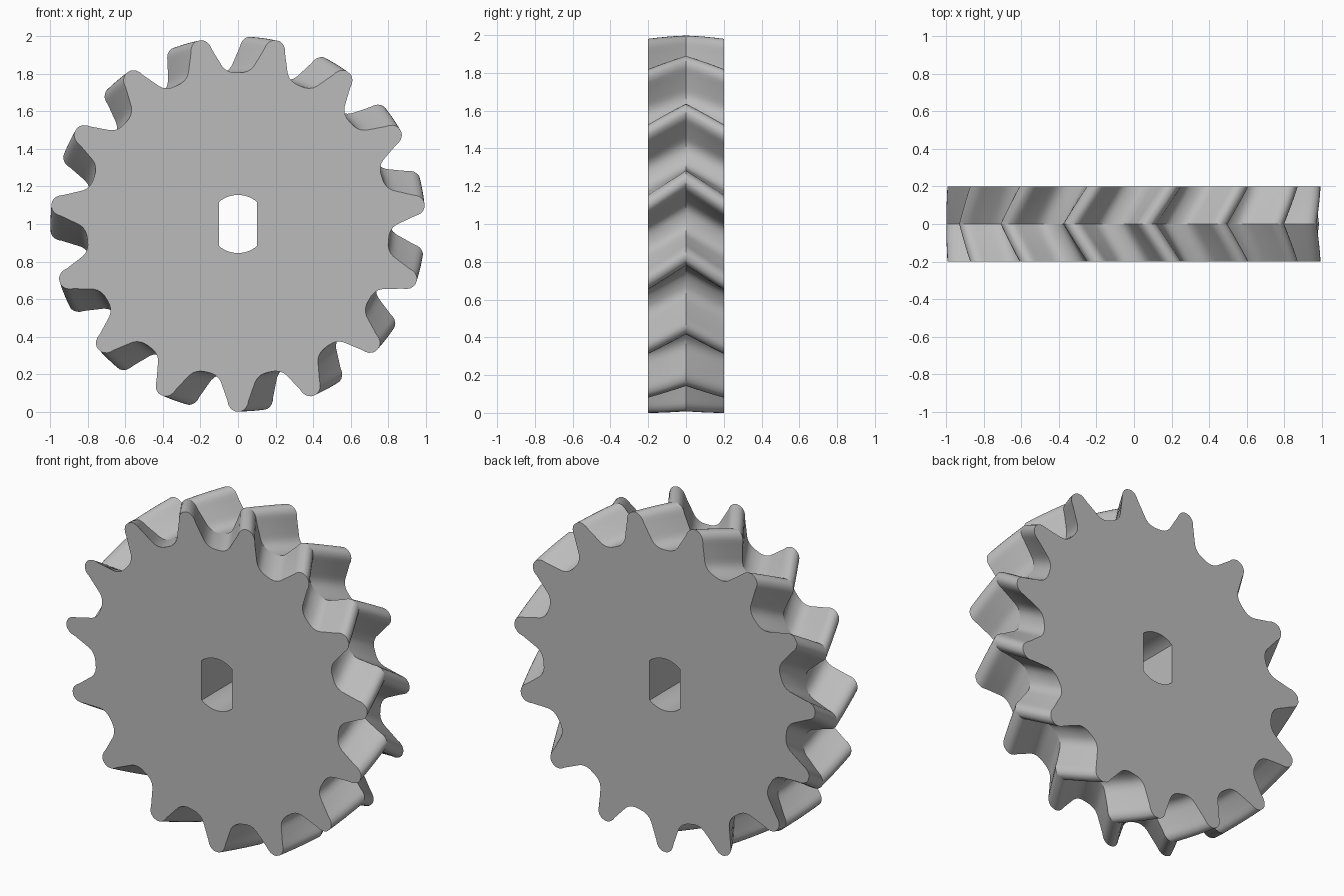
import bpy, bmesh
from math import sin, cos, pi, radians, asin

cube = bpy.data.objects.get("Cube")
if cube:
    bpy.data.objects.remove(cube, do_unlink=True)

TEETH = 15
PITCH = 2 * pi / TEETH
TWIST = radians(8)      # turn of the teeth between each face and the middle
HALF = 0.2              # half thickness
STEPS = 4               # sections per half
BORE_R, BORE_FLAT = 0.155, 0.1

grey = bpy.data.materials.new("grey_metal")
grey.use_nodes = True
color = (0.5, 0.5, 0.5, 1)
grey.diffuse_color = color
grey.node_tree.nodes["Principled BSDF"].inputs["Base Color"].default_value = color

# Half tooth from tip to root: (sideways offset, radius)
half_tooth = [(0, 1), (0.016, 0.999), (0.03, 0.992), (0.043, 0.98), (0.052, 0.963),
              (0.057, 0.942), (0.085, 0.865), (0.092, 0.846), (0.104, 0.828),
              (0.12, 0.816), (0.14, 0.809)]
polar = [(t / r, r) for t, r in half_tooth]
tooth = [(-a, r) for a, r in reversed(polar[1:])] + polar + [(PITCH / 2, 0.807)]
outline = [(-pi / 2 + i * PITCH + a, r) for i in range(TEETH) for a, r in tooth]

# Bore outline: circle with two flat sides
end = asin(BORE_FLAT / BORE_R)
arc = [-end + 2 * end * i / 16 for i in range(17)]
bore = [(BORE_R * sin(a + s), BORE_R * cos(a + s)) for s in (0, pi) for a in arc]

bm = bmesh.new()


def ring(points, y):
    return [bm.verts.new((x, y, 1 + z)) for x, z in points]


def loft(rings):
    for a, b in zip(rings, rings[1:]):
        for i in range(len(a)):
            j = (i + 1) % len(a)
            bm.faces.new((a[i], a[j], b[j], b[i]))


# Herringbone teeth
teeth_rings = []
for k in range(-STEPS, STEPS + 1):
    turn = TWIST * (1 - abs(k) / STEPS)
    pts = [(r * cos(a + turn), r * sin(a + turn)) for a, r in outline]
    teeth_rings.append(ring(pts, HALF * k / STEPS))
loft(teeth_rings)

# Bore through the middle
bore_rings = [ring(bore, -HALF), ring(bore, HALF)]
loft(bore_rings)

# Flat front and back faces
for k in (0, -1):
    edges = []
    for loop in (teeth_rings[k], bore_rings[k]):
        edges += [bm.edges.get((loop[i - 1], loop[i])) for i in range(len(loop))]
    bmesh.ops.triangle_fill(bm, use_beauty=True, use_dissolve=False, edges=edges)
bmesh.ops.recalc_face_normals(bm, faces=bm.faces[:])

mesh = bpy.data.meshes.new("herringbone_gear")
bm.to_mesh(mesh)
bm.free()
mesh.materials.append(grey)
gear = bpy.data.objects.new("herringbone_gear", mesh)
bpy.context.collection.objects.link(gear)

# Smooth flanks, sharp rims and a sharp middle crease
bpy.ops.object.select_all(action='DESELECT')
gear.select_set(True)
bpy.context.view_layer.objects.active = gear
bpy.ops.object.shade_smooth_by_angle(angle=radians(30))
for e in mesh.edges:
    if all(abs(mesh.vertices[v].co.y) < 1e-5 for v in e.vertices):
        e.use_edge_sharp = True
